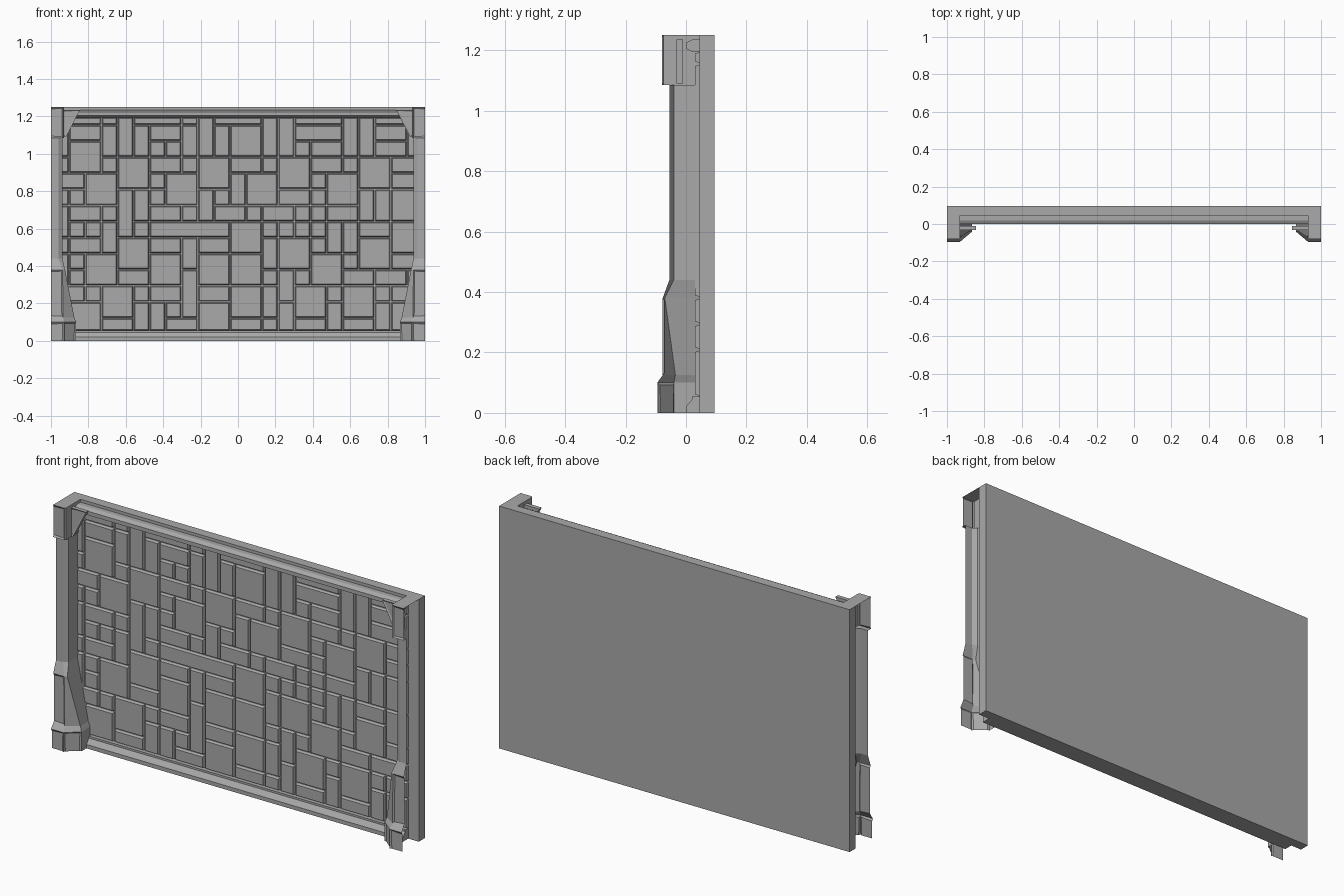
import bpy, bmesh

if "Cube" in bpy.data.objects:
    bpy.data.objects.remove(bpy.data.objects["Cube"])

stone = bpy.data.materials.new("grey stone")
stone.use_nodes = True
GREY = (0.4, 0.4, 0.4, 1)
stone.diffuse_color = GREY
stone.node_tree.nodes["Principled BSDF"].inputs["Base Color"].default_value = GREY


def finish(name, bm, mirror=False):
    mesh = bpy.data.meshes.new(name)
    bm.normal_update()
    bm.to_mesh(mesh)
    bm.free()
    mesh.materials.append(stone)
    ob = bpy.data.objects.new(name, mesh)
    bpy.context.collection.objects.link(ob)
    if mirror:
        mod = ob.modifiers.new("Mirror", 'MIRROR')
        mod.use_mirror_merge = False
    return ob


def prism(bm, lower, upper):
    """Solid between two matching outlines."""
    a = [bm.verts.new(p) for p in lower]
    b = [bm.verts.new(p) for p in upper]
    n = len(a)
    faces = [bm.faces.new(a), bm.faces.new(b[::-1])]
    faces += [bm.faces.new((a[i], b[i], b[(i + 1) % n], a[(i + 1) % n])) for i in range(n)]
    bmesh.ops.recalc_face_normals(bm, faces=faces)
    return faces


def rect(x0, x1, z0, z1, y):
    return [(x0, y, z0), (x1, y, z0), (x1, y, z1), (x0, y, z1)]


# Back slab
HEIGHT, SLAB = 1.25, 0.045
bm = bmesh.new()
prism(bm, rect(-1, 1, 0, HEIGHT, SLAB), rect(-1, 1, 0, HEIGHT, 0.095))
finish("back_slab", bm)


# Stepped trims along the bottom and top
def trim(name, outline):
    bm = bmesh.new()
    prism(bm, [(-0.94, y, z) for y, z in outline], [(0.94, y, z) for y, z in outline])
    finish(name, bm)


trim("bottom_trim", [(SLAB, 0), (0, 0), (0, 0.02), (0.02, 0.045), (0.02, 0.055), (SLAB, 0.055)])
trim("top_trim", [(SLAB, 1.195), (0.02, 1.195), (0, 1.205), (0, 1.225), (0.02, 1.235), (SLAB, 1.235)])

# Stone tiles: each letter marks the top left cell of a tile of that size
SIZES = {"S": (1, 1), "H": (2, 1), "V": (1, 2), "Q": (2, 2), "T": (1, 3), "W": (3, 1), "X": (5, 1)}
LAYOUT = [
    "SH.STW..STW..TTW..TTH.S",
    "VH.V.VH.V.VQ...W....H.V",
    ".Q....SS.......SH...H..",
    "S..SQ.H.SQ.H.SQ.H.SQ.H.",
    "H.Q...SQ...VQ...SQ...H.",
    "SS..TVS..VS...H.S..VVQ.",
    "VH.S..H.S.H.SH.SSH.....",
    ".SSV.SX....Q.SSSSVVH.Q.",
    "SH..Q.H.VH...VQ.S..Q...",
    "VSQ...Q..Q.Q....Q.S..H.",
    ".S..H...T....SVS..H.H.S",
    "H.SQ.SH..H.Q.V.Q.SQ.SH.",
    "SQ...VVH.Q....V..V..VQ.",
    "S..H...H...H.S.H..H....",
]
CELL, GAP, CHAMFER = 0.086, 0.003, 0.005
clamp = lambda v, lo, hi: max(lo, min(hi, v))
column = lambda c: clamp((c - 11.5) * CELL, -0.945, 0.945)
level = lambda r: clamp(1.241 - r * CELL, 0.053, 1.197)
taken = set()
bm = bmesh.new()
for r, row in enumerate(LAYOUT):
    for c, letter in enumerate(row):
        if (r, c) in taken:
            continue
        w, h = SIZES.get(letter, (1, 1))
        while any((r, c + i) in taken for i in range(w)):
            w -= 1
        taken |= {(r + j, c + i) for i in range(w) for j in range(h)}
        x0, x1 = column(c) + GAP, column(c + w) - GAP
        z0, z1 = level(r + h) + GAP, level(r) - GAP
        k = CHAMFER
        prism(bm, rect(x0, x1, z0, z1, SLAB), rect(x0 + k, x1 - k, z0 + k, z1 - k, 0.03))
finish("wall_tiles", bm)

# Half pillars, open at the wall ends: (height, front y, front edge x, side x, side y)
LEVELS = [
    (0, -0.095, 0.93, 0.865, -0.04),
    (0.1, -0.095, 0.93, 0.865, -0.04),
    (0.125, -0.077, 0.935, 0.875, -0.035),
    (0.38, -0.077, 0.938, 0.925, -0.07),
    (0.44, -0.055, 0.96, 0.938, -0.04),
    (1.085, -0.055, 0.96, 0.938, -0.04),
    (1.085, -0.08, 0.935, 0.93, -0.075),
    (HEIGHT, -0.08, 0.935, 0.93, -0.075),
]
bm = bmesh.new()
rings = []
for z, front, edge, side, depth in LEVELS:
    outline = [(1, front), (edge, front), (side, depth), (side, SLAB)]
    rings.append([bm.verts.new((x, y, z)) for x, y in outline])
panels = []
for i, (a, b) in enumerate(zip(rings, rings[1:])):
    for j in range(3):
        f = bm.faces.new((a[j], b[j], b[j + 1], a[j + 1]))
        if (j == 0 and i in (0, 2, 6)) or (j == 1 and i == 0):
            panels.append(f)
bm.faces.new(rings[-1] + [bm.verts.new((1, SLAB, HEIGHT))])
bm.normal_update()
for f in panels:
    bmesh.ops.inset_region(bm, faces=[f], thickness=0.01, depth=-0.006, use_boundary=False)
finish("end_pillars", bm, mirror=True)

# Triangular brackets beside the pillar heads
bm = bmesh.new()
tri = [(0.935, 1.09), (0.92, 1.09), (0.845, 1.235), (0.935, 1.235)]
faces = prism(bm, [(x, -0.032, z) for x, z in tri], [(x, -0.01, z) for x, z in tri])
bmesh.ops.inset_region(bm, faces=faces[:1], thickness=0.012, depth=-0.005)
finish("corner_brackets", bm, mirror=True)
